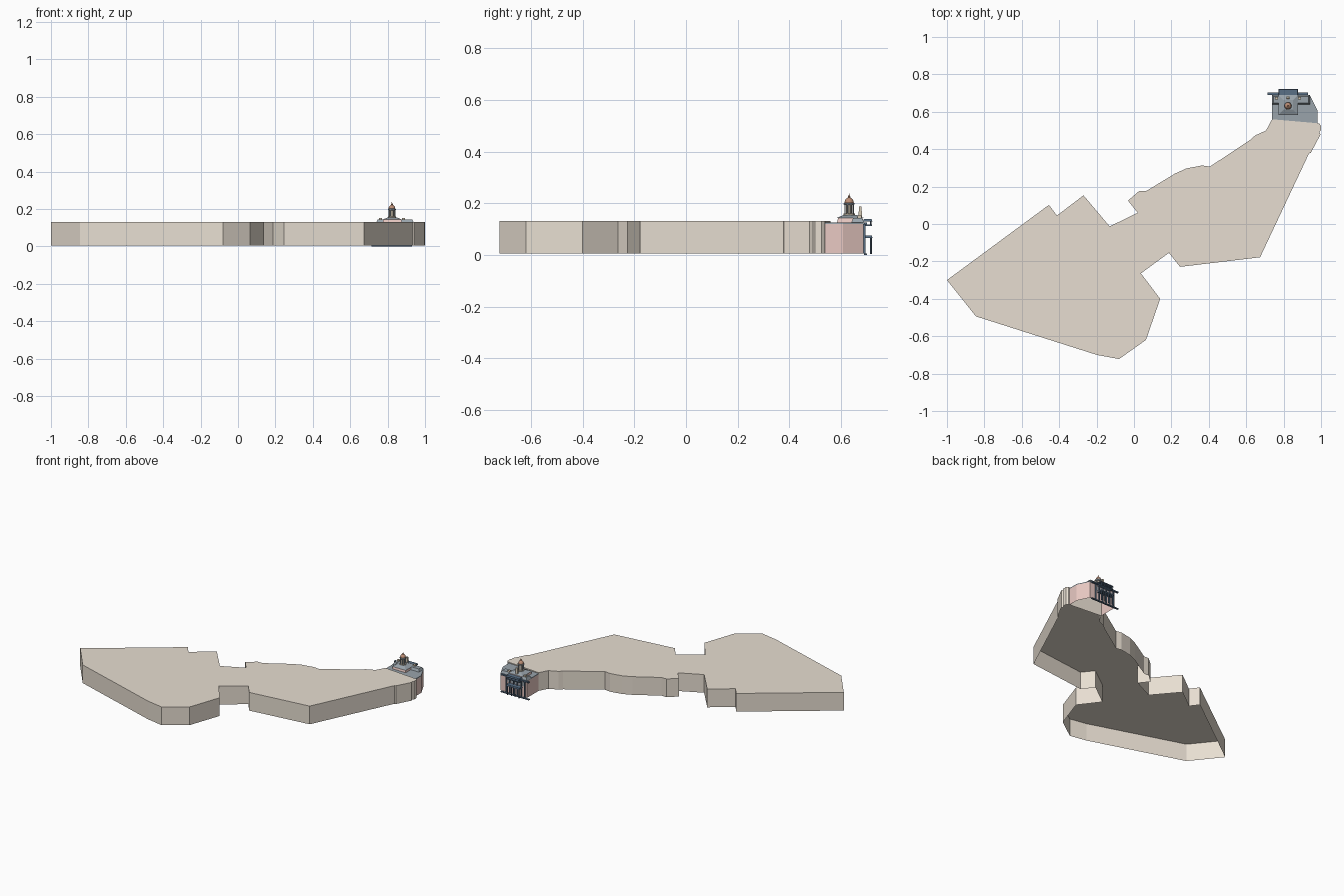
import bpy, bmesh, math

if "Cube" in bpy.data.objects:
    bpy.data.objects.remove(bpy.data.objects["Cube"])

def mat(name, c):
    m = bpy.data.materials.new(name)
    m.diffuse_color = (*c, 1)
    m.use_nodes = True
    m.node_tree.nodes["Principled BSDF"].inputs["Base Color"].default_value = m.diffuse_color
    return m

STONE = mat("stone", (0.80, 0.73, 0.64))
PINK = mat("pink_brick", (0.82, 0.59, 0.55))
SLATE = mat("slate", (0.32, 0.37, 0.41))
BLUE = mat("blue_iron", (0.10, 0.16, 0.24))
COPPER = mat("copper", (0.50, 0.27, 0.18))
CREAM = mat("cream", (0.66, 0.58, 0.46))

def finish(name, bm, m):
    bmesh.ops.recalc_face_normals(bm, faces=bm.faces)
    me = bpy.data.meshes.new(name)
    bm.to_mesh(me)
    bm.free()
    me.materials.append(m)
    ob = bpy.data.objects.new(name, me)
    bpy.context.collection.objects.link(ob)
    return ob

def prism(name, pts, z0, z1, m, caps=True):
    # extruded plan; without caps only the upright walls remain
    bm = bmesh.new()
    low = [bm.verts.new((x, y, z0)) for x, y in pts]
    high = [bm.verts.new((x, y, z1)) for x, y in pts]
    n = len(pts)
    sides = [bm.faces.new((low[i], low[(i + 1) % n], high[(i + 1) % n], high[i]))
             for i in range(n)]
    tops = [bm.faces.new(low), bm.faces.new(high)]
    bmesh.ops.recalc_face_normals(bm, faces=bm.faces)
    if not caps:
        bmesh.ops.delete(bm, geom=tops, context='FACES_ONLY')
    return finish(name, bm, m)

def box(name, x0, x1, y0, y1, z0, z1, m, inset=0.0):
    bm = bmesh.new()
    bmesh.ops.create_cube(bm, size=1)
    for v in bm.verts:
        top = v.co.z > 0
        i = inset if top else 0
        v.co = (x1 - i if v.co.x > 0 else x0 + i,
                y1 - i if v.co.y > 0 else y0 + i, z1 if top else z0)
    return finish(name, bm, m)

def turned(name, x, y, profile, m, n=16):
    # revolve (radius, height) pairs
    bm = bmesh.new()
    rings = [[bm.verts.new((x + r * math.cos(2 * math.pi * k / n),
                            y + r * math.sin(2 * math.pi * k / n), z)) for k in range(n)]
             for r, z in profile]
    for a, b in zip(rings, rings[1:]):
        for k in range(n):
            bm.faces.new((a[k], a[(k + 1) % n], b[(k + 1) % n], b[k]))
    bm.faces.new(rings[0])
    bm.faces.new(rings[-1])
    return finish(name, bm, m)

# long shed: open-bottomed walls and thin flat roof share one plan
plan = [(-1.0, -.30), (-.455, .102), (-.412, .045), (-.27, .153), (-.13, -.013),
        (.02, .06), (-.032, .125), (.027, .176), (.065, .176), (.22, .27), (.28, .297),
        (.364, .313), (.406, .307), (.625, .452), (.647, .473), (.706, .50), (.738, .56),
        (.99, .538), (1.0, .525), (1.0, .50), (.99, .492), (.997, .478), (.945, .38),
        (.936, .378), (.674, -.178), (.246, -.229), (.187, -.154), (.037, -.264),
        (.14, -.40), (.064, -.62), (-.08, -.722), (-.198, -.70), (-.845, -.494)]
prism("shed_walls", plan, 0.006, 0.128, STONE, caps=False)
prism("shed_roof", plan, 0.128, 0.132, STONE)

# head house with flat slate roof
head = [(.738, .559), (.738, .688), (.94, .688), (.98, .608), (.98, .538)]
prism("head_house_walls", head, 0.006, 0.12, PINK, caps=False)
prism("head_house_roof", head, 0.12, 0.126, SLATE)

# stepped roof and tower base
CX, CY = 0.823, 0.632
box("upper_roof", .738, .94, .64, .69, .126, .143, SLATE, 0.008)
box("tower_base", .773, .877, .585, .688, .126, .143, PINK, 0.004)
box("tower_base_roof", .772, .878, .583, .69, .143, .155, SLATE, 0.028)

# cupola: drum, columns, cornice, dome, finial
turned("cupola_drum", CX, CY, [(.022, .148), (.022, .16), (.013, .16), (.013, .195)], CREAM, 8)
for k in range(8):
    a = math.pi / 4 * (k + .5)
    turned("cupola_column", CX + .018 * math.cos(a), CY + .018 * math.sin(a),
           [(.0025, .16), (.0025, .195)], SLATE, 6)
turned("cupola_cornice", CX, CY, [(.018, .193), (.021, .196), (.021, .2), (.018, .202)], SLATE)
dome = turned("cupola_dome", CX, CY,
              [(.018 * math.cos(t), .201 + .022 * math.sin(t))
               for t in [math.pi / 2 * k / 6 * .93 for k in range(7)]], COPPER)
dome.data.shade_smooth()
turned("cupola_finial", CX, CY, [(.004, .22), (.005, .226), (.002, .23), (.0008, .238)], COPPER, 8)

# rear pediment block and small roof blocks
box("rear_pediment", .814, .832, .668, .682, .143, .187, CREAM, 0.002)
for s in (-1, 1):
    box("roof_block", CX + s * .062 - .008, CX + s * .062 + .008, .665, .68, .14, .153, CREAM)

# rear iron front: ground strip, canopies, columns, window panels
box("ground_strip", .715, .93, .69, .702, 0, .006, BLUE)
box("upper_canopy", .773, .877, .686, .722, .13, .139, BLUE, 0.003)
box("upper_balcony", .775, .875, .686, .72, .112, .118, BLUE)
box("lower_canopy", .773, .877, .686, .722, .066, .076, BLUE, 0.002)
box("upper_rail", .715, .93, .69, .702, .118, .126, BLUE)
for x in (.78, .809, .837, .866):
    turned("front_column", x, .717, [(.0035, .004), (.0035, .066)], BLUE, 8)
    turned("upper_column", x, .715, [(.003, .116), (.003, .131)], BLUE, 8)
for x in (.752, .780, .809, .837, .866, .894):
    box("iron_mullion", x - .003, x + .003, .686, .696, .006, .12, BLUE)
for x in (.766, .795, .823, .851, .880):
    box("window_panel", x - .008, x + .008, .686, .689, .08, .108, SLATE)
